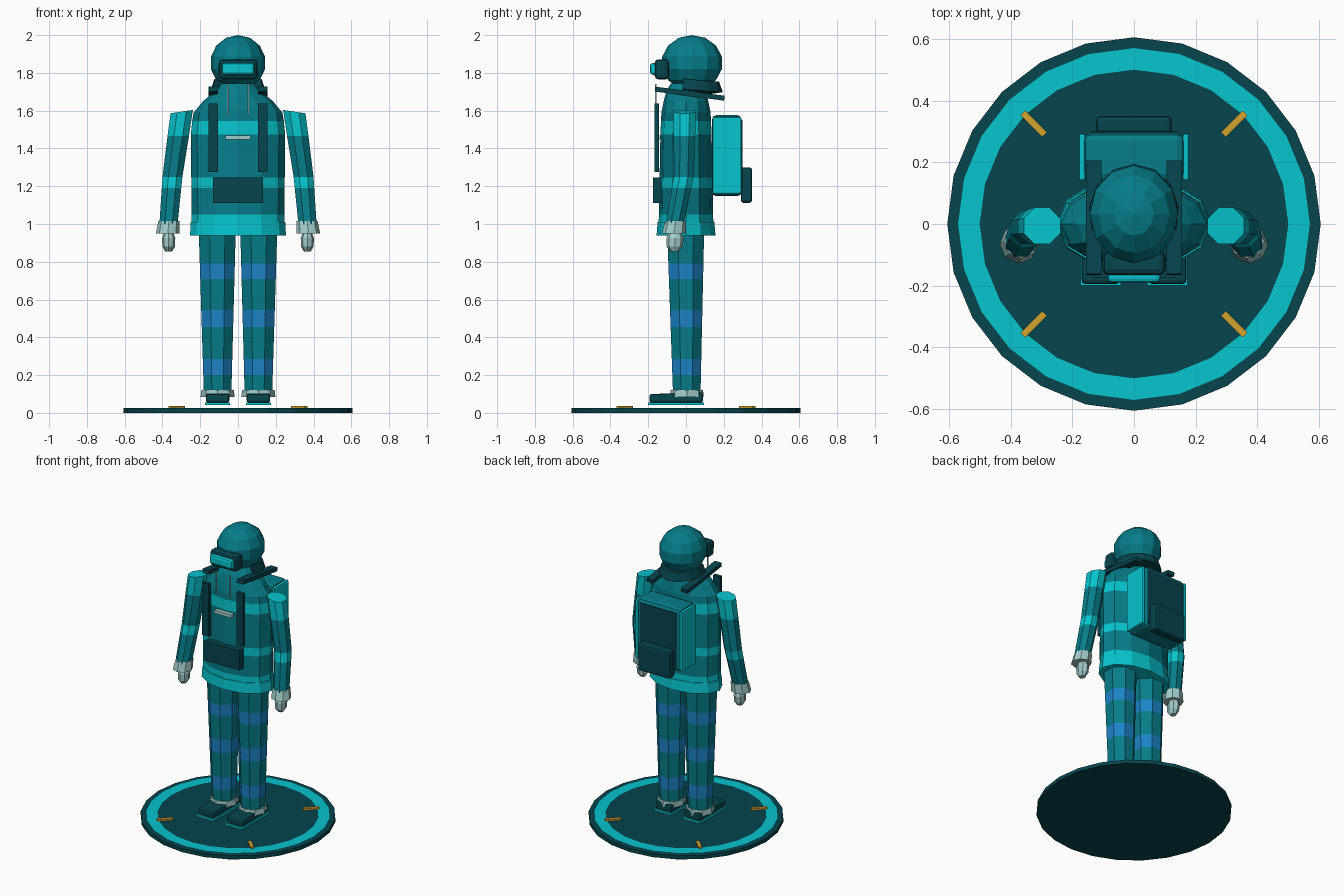
import bpy, bmesh, math
from mathutils import Vector, Matrix

cube = bpy.data.objects.get("Cube")
if cube:
    bpy.data.objects.remove(cube, do_unlink=True)


def material(name, r, g, b):
    col = [(c / 255) ** 2.2 for c in (r, g, b)] + [1]
    m = bpy.data.materials.new(name)
    m.use_nodes = True
    m.diffuse_color = col
    m.node_tree.nodes["Principled BSDF"].inputs["Base Color"].default_value = col
    return m


TEAL = material("teal cloth", 14, 124, 136)
CYAN = material("bright cyan", 15, 195, 205)
DARK = material("dark teal", 14, 70, 78)
BLUE = material("blue stripe", 34, 130, 198)
PALE = material("pale grey", 160, 203, 202)
GOLD = material("amber", 212, 162, 48)


def finish(name, bm, mats):
    bmesh.ops.recalc_face_normals(bm, faces=bm.faces)
    me = bpy.data.meshes.new(name)
    bm.to_mesh(me)
    bm.free()
    for m in mats:
        me.materials.append(m)
    ob = bpy.data.objects.new(name, me)
    bpy.context.scene.collection.objects.link(ob)
    return ob


def loft(name, rings, n, mats, bands=None, turn=0.0):
    """Closed tube through rings (x, y, z, rx, ry); bands give a material per section."""
    bm = bmesh.new()
    loops = []
    for x, y, z, rx, ry in rings:
        angles = [turn + math.tau * i / n for i in range(n)]
        loops.append([bm.verts.new((x + rx * math.cos(a), y + ry * math.sin(a), z)) for a in angles])
    for k in range(len(loops) - 1):
        for i in range(n):
            j = (i + 1) % n
            f = bm.faces.new((loops[k][i], loops[k][j], loops[k + 1][j], loops[k + 1][i]))
            f.material_index = bands[k] if bands else 0
    for loop, k in ((loops[0], 0), (loops[-1], -1)):
        bm.faces.new(loop).material_index = bands[k] if bands else 0
    return finish(name, bm, mats)


def box(name, lo, hi, mat, bevel=0.0, rot=None):
    lo, hi = Vector(lo), Vector(hi)
    bm = bmesh.new()
    bmesh.ops.create_cube(bm, size=1)
    bmesh.ops.scale(bm, vec=hi - lo, verts=bm.verts)
    if bevel:
        bmesh.ops.bevel(bm, geom=bm.edges[:], offset=bevel, segments=2, affect='EDGES', profile=0.5)
    if rot:
        bmesh.ops.transform(bm, matrix=rot, verts=bm.verts)
    bmesh.ops.translate(bm, vec=(lo + hi) / 2, verts=bm.verts)
    return finish(name, bm, [mat])


def sample(path, z):
    """Interpolate a list of (z, values...) sorted by height."""
    for a, b in zip(path, path[1:]):
        if a[0] <= z <= b[0]:
            t = (z - a[0]) / (b[0] - a[0])
            return [p + (q - p) * t for p, q in zip(a[1:], b[1:])]
    return list(path[-1][1:])


# Round stand with a bright ring and four tick marks
R = 0.605
loft("stand", [(0, 0, 0, R, R), (0, 0, 0.025, R, R)], 24, [DARK])
bm = bmesh.new()
rings = [[bm.verts.new((r * math.cos(math.tau * i / 24), r * math.sin(math.tau * i / 24), 0.028))
          for i in range(24)] for r in (0.5, 0.57)]
for i in range(24):
    j = (i + 1) % 24
    bm.faces.new((rings[0][i], rings[1][i], rings[1][j], rings[0][j]))
ring = finish("stand_ring", bm, [CYAN])
for sx in (-1, 1):
    for sy in (-1, 1):
        x, y = sx * 0.325, sy * 0.325
        box("stand_tick", (x - 0.05, y - 0.011, 0.025), (x + 0.05, y + 0.011, 0.037), GOLD,
            rot=Matrix.Rotation(math.pi / 4 * sx * sy, 4, 'Z'))

for side, s in (("left", 1), ("right", -1)):
    # Trouser leg with blue stripes
    path = [(0.1, 0.108, 0.004, 0.075), (1.0, 0.11, -0.002, 0.102)]
    rings = []
    for z in (0.1, 0.2, 0.285, 0.455, 0.545, 0.71, 0.79, 1.0):
        x, y, r = sample(path, z)
        rings.append((s * x, y, z, r * 1.05, r * 1.05))
    loft(side + "_leg", rings, 8, [TEAL, BLUE], [0, 1, 0, 1, 0, 1, 0], math.pi / 8)
    loft(side + "_ankle_cuff", [(s * 0.108, 0.004, 0.085, 0.09, 0.09),
                                (s * 0.108, 0.004, 0.122, 0.086, 0.086)], 8, [PALE])

    # Shoe and sole
    x = s * 0.108
    box(side + "_sole", (x - 0.066, -0.2, 0.042), (x + 0.066, 0.095, 0.056), CYAN)
    shoe = box(side + "_shoe", (x - 0.062, -0.194, 0.054), (x + 0.062, 0.09, 0.108), DARK, 0.012)
    for v in shoe.data.vertices:
        if v.co.z > 0.08 and v.co.y < -0.1:
            v.co.z -= 0.008

    # Sleeve with bright bands, bent at the elbow
    path = [(1.0, 0.368, -0.06, 0.052), (1.25, 0.347, -0.012, 0.057), (1.595, 0.298, -0.006, 0.064)]
    rings = []
    for z in (1.0, 1.19, 1.25, 1.465, 1.595):
        x, y, r = sample(path, z)
        rings.append([s * x, y, z, r, r])
    arm = loft(side + "_sleeve", rings, 8, [TEAL, CYAN], [0, 1, 0, 1], math.pi / 8)
    for v in arm.data.vertices:
        if v.co.z > 1.5:
            v.co.z -= (abs(v.co.x) - 0.298) * 0.15
    loft(side + "_wrist_cuff", [(s * 0.372, -0.065, 0.95, 0.063, 0.063),
                                (s * 0.366, -0.055, 1.015, 0.056, 0.056)], 8, [PALE])
    loft(side + "_hand", [(s * 0.367, -0.06, 0.855, 0.018, 0.022), (s * 0.367, -0.06, 0.88, 0.033, 0.042),
                          (s * 0.367, -0.058, 0.925, 0.035, 0.046), (s * 0.367, -0.058, 0.96, 0.022, 0.03)],
         8, [PALE])

    # Chest strap, shoulder strap and hood cord
    x = s * 0.13
    box(side + "_chest_strap", (x - 0.025, -0.166, 1.275), (x + 0.025, -0.144, 1.637), DARK)
    box(side + "_shoulder_strap", (x - 0.025, -0.165, 1.677), (x + 0.025, 0.205, 1.703), DARK,
        rot=Matrix.Rotation(-0.13, 4, 'X'))
    x = s * 0.053
    box(side + "_hood_cord", (x - 0.004, -0.164, 1.58), (x + 0.004, -0.156, 1.74), PALE)

# Jacket body, hem and bands
profile = [(0.99, 0.245, 0.145), (1.5, 0.25, 0.135), (1.59, 0.235, 0.13),
           (1.65, 0.185, 0.118), (1.7, 0.125, 0.105), (1.745, 0.085, 0.08)]
heights = (0.99, 1.05, 1.19, 1.245, 1.475, 1.545, 1.59, 1.65, 1.7, 1.745)
rings = [[0, 0, z] + sample(profile, z) for z in heights]
loft("jacket", rings, 12, [TEAL, CYAN], [1, 0, 1, 0, 1, 0, 0, 0, 0])
loft("jacket_hem", [(0, 0, 0.94, 0.254, 0.156), (0, 0, 1.01, 0.25, 0.15)], 12, [CYAN])
box("chest_tag", (-0.066, -0.163, 1.447), (0.066, -0.135, 1.468), PALE)
box("front_pouch", (-0.133, -0.174, 1.112), (0.133, -0.13, 1.246), DARK)

# Hooded head
bm = bmesh.new()
bmesh.ops.create_uvsphere(bm, u_segments=12, v_segments=7, radius=1)
bmesh.ops.scale(bm, vec=(0.147, 0.162, 0.147), verts=bm.verts)
bmesh.ops.translate(bm, vec=(0, 0.032, 1.853), verts=bm.verts)
finish("hood", bm, [TEAL])

# Collar wrapped round the back of the neck
bm = bmesh.new()
sections = []
for i in range(9):
    a = math.radians(-20 + i * 27.5)
    c, d = math.cos(a), math.sin(a)
    sections.append([bm.verts.new((c * r, 0.035 + d * r * 1.1, z - 0.012 * d))
                     for r, z in ((0.085, 1.7), (0.145, 1.71), (0.128, 1.765), (0.085, 1.765))])
for a, b in zip(sections, sections[1:]):
    for k in range(4):
        m = (k + 1) % 4
        bm.faces.new((a[k], a[m], b[m], b[k]))
bm.faces.new(sections[0])
bm.faces.new(sections[-1])
finish("collar", bm, [DARK])

# Goggles
box("goggle_frame", (-0.102, -0.166, 1.765), (0.102, -0.09, 1.872), DARK, 0.02)
box("goggle_lens", (-0.086, -0.19, 1.79), (0.086, -0.15, 1.852), CYAN, 0.014)

# Backpack with bright side panels, dark back panel and pocket
box("backpack", (-0.165, 0.137, 1.147), (0.165, 0.295, 1.577), TEAL, 0.025)
for s in (-1, 1):
    box("backpack_side", (s * 0.168 - 0.011, 0.14, 1.16), (s * 0.168 + 0.011, 0.293, 1.567), CYAN, 0.008)
box("backpack_panel", (-0.14, 0.29, 1.17), (0.14, 0.299, 1.55), DARK)
box("backpack_pocket", (-0.122, 0.29, 1.112), (0.122, 0.35, 1.3), DARK, 0.014)
